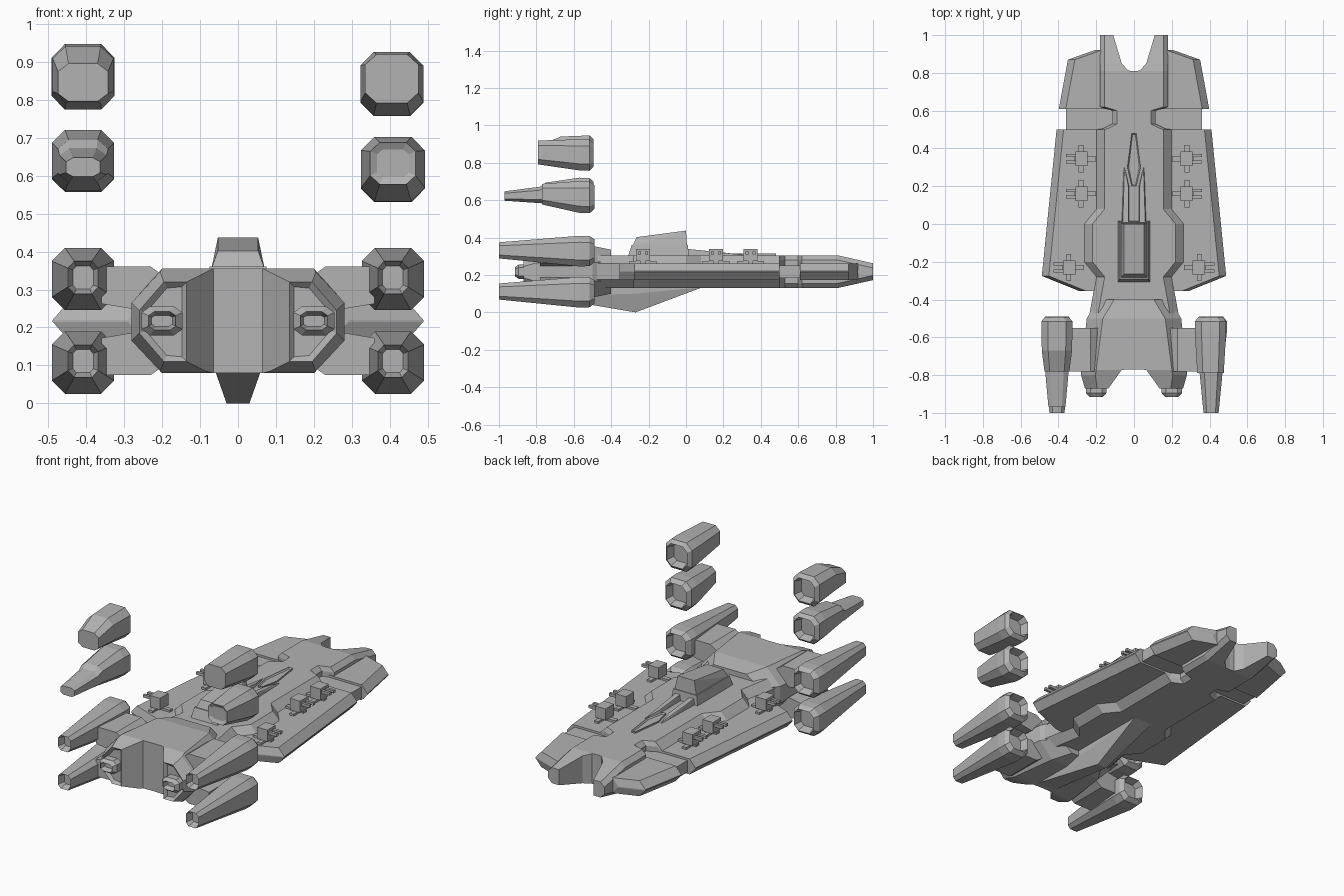
import bpy, bmesh
from mathutils import Vector

old = bpy.data.objects.get("Cube")
if old:
    bpy.data.objects.remove(old, do_unlink=True)

mat = bpy.data.materials.new("hull_grey")
mat.use_nodes = True
GREY = (0.45, 0.45, 0.45, 1)
mat.diffuse_color = GREY
mat.node_tree.nodes["Principled BSDF"].inputs["Base Color"].default_value = GREY

MID = 0.2175  # height of the ship's centre plane


def finish(name, bm):
    bmesh.ops.recalc_face_normals(bm, faces=bm.faces)
    me = bpy.data.meshes.new(name)
    bm.to_mesh(me)
    bm.free()
    me.materials.append(mat)
    ob = bpy.data.objects.new(name, me)
    bpy.context.collection.objects.link(ob)
    return ob


def loft(rings):
    """Skin a list of closed rings; returns the bmesh and both end caps."""
    bm = bmesh.new()
    vs = [[bm.verts.new(p) for p in r] for r in rings]
    n = len(vs[0])
    for a, b in zip(vs, vs[1:]):
        for i in range(n):
            bm.faces.new((a[i], a[(i + 1) % n], b[(i + 1) % n], b[i]))
    caps = [bm.faces.new(vs[0]), bm.faces.new(vs[-1])]
    bmesh.ops.recalc_face_normals(bm, faces=bm.faces)
    return bm, caps


def recess(bm, face, rim, depth):
    bmesh.ops.inset_individual(bm, faces=[face], thickness=rim)
    bmesh.ops.translate(bm, verts=face.verts, vec=-face.normal * depth)


def half_loft(name, sections, inset_tail=False):
    """Bevel-sided slab from (y, inner x, outer x, low z, high z, bevel x, bevel z), mirrored."""
    rings = []
    for y, xi, xo, lo, hi, bx, bz in sections:
        rings.append([(xi, y, lo), (xo - bx, y, lo), (xo, y, lo + bz),
                      (xo, y, hi - bz), (xo - bx, y, hi), (xi, y, hi)])
    bm, caps = loft(rings)
    if inset_tail:
        recess(bm, caps[0], 0.018, 0.015)
    inner = [f for f in bm.faces if all(abs(v.co.x) < 1e-5 for v in f.verts)]
    bmesh.ops.delete(bm, geom=inner, context="FACES")
    bmesh.ops.mirror(bm, geom=bm.verts[:] + bm.edges[:] + bm.faces[:],
                     axis="X", merge_dist=1e-5)
    return finish(name, bm)


def solid(name, points):
    """Convex solid around the given points."""
    bm = bmesh.new()
    for p in points:
        bm.verts.new(p)
    res = bmesh.ops.convex_hull(bm, input=bm.verts)
    junk = [g for g in res["geom_interior"] if isinstance(g, bmesh.types.BMVert)]
    bmesh.ops.delete(bm, geom=junk, context="VERTS")
    bmesh.ops.dissolve_limit(bm, angle_limit=0.01, verts=bm.verts, edges=bm.edges)
    return finish(name, bm)


def box(name, x0, x1, y0, y1, z0, z1):
    return solid(name, [(x, y, z) for x in (x0, x1) for y in (y0, y1) for z in (z0, z1)])


def sym(pts):
    return [(s * x, y, z) for x, y, z in pts for s in (1, -1)]


def octagon(y, cx, cz, hx, hz, cut=0.42):
    cxx, czz = hx * (1 - cut), hz * (1 - cut)
    return [(cx + a, y, cz + b) for a, b in
            ((cxx, -hz), (hx, -czz), (hx, czz), (cxx, hz),
             (-cxx, hz), (-hx, czz), (-hx, -czz), (-cxx, -hz))]


def pod(name, cx, sections, tip_rim, tip_depth):
    """Octagonal pod from (y, centre z, half x, half z), with a mouth at the far end."""
    bm, caps = loft([octagon(y, cx, cz, hx, hz) for y, cz, hx, hz in sections])
    recess(bm, caps[1], 0.015, 0.045)
    if tip_rim:
        recess(bm, caps[0], tip_rim, tip_depth)
    return finish(name, bm)


# Main hull with side bulge, narrow collar and forked bow
hull = []
for y, xi, xo in ((-0.5, 0, 0.24), (-0.28, 0, 0.2), (-0.2, 0, 0.265), (0, 0, 0.265),
                  (0.08, 0, 0.2), (0.5, 0, 0.2), (0.505, 0, 0.165), (0.53, 0, 0.115),
                  (0.6, 0, 0.115), (0.62, 0, 0.18), (0.81, 0, 0.18), (0.812, 0.03, 0.18),
                  (0.85, 0.065, 0.18), (1.0, 0.11, 0.18)):
    h = 0.0875 if y < 0.81 else 0.0875 - 0.0425 * (y - 0.81) / 0.19
    bevel = 0.045 if y < 0.505 else 0.025
    hull.append((y, xi, xo, MID - h, MID + h, bevel, bevel))
half_loft("main_hull", hull)

# Engine block, notched at the tail
half_loft("engine_block", [
    (-0.87, 0.135, 0.26, 0.11, 0.32, 0.065, 0.075),
    (-0.80, 0.085, 0.28, 0.085, 0.345, 0.075, 0.08),
    (-0.772, 0.065, 0.28, 0.08, 0.355, 0.08, 0.09),
    (-0.77, 0, 0.28, 0.08, 0.355, 0.08, 0.09),
    (-0.5, 0, 0.25, 0.08, 0.355, 0.085, 0.09),
    (-0.4, 0, 0.19, 0.1, 0.335, 0.085, 0.06)], inset_tail=True)

# Side wings and forward wing plates, with pointed outer edges
LO, HI, BX, BZ = 0.173, 0.262, 0.037, 0.042
half_loft("side_wing", [(-0.355, 0.15, 0.29, LO, HI, BX, BZ),
                        (-0.275, 0.15, 0.488, LO, HI, BX, BZ),
                        (0.5, 0.15, 0.41, LO, HI, BX, BZ)])
half_loft("forward_wing", [(0.61, 0.12, 0.398, LO, HI, BX, BZ),
                           (0.87, 0.12, 0.35, LO, HI, BX, BZ),
                           (0.92, 0.12, 0.21, LO, HI, BX, BZ)])

# Bridge tower, ridge in front of it, keel below
solid("bridge_base", sym([(0.085, -0.31, 0.3), (0.085, 0.015, 0.3),
                          (0.075, -0.29, 0.36), (0.075, 0.01, 0.36)]))
solid("bridge_tower", sym([(0.07, -0.285, 0.355), (0.07, 0.005, 0.355),
                           (0.053, -0.265, 0.402), (0.053, 0, 0.437)]))
solid("keel", sym([(0.06, 0.09, 0.135), (0.06, -0.77, 0.135), (0.06, -0.77, 0.085),
                   (0.03, -0.27, 0.0), (0.032, -0.5, 0.05), (0.06, -0.27, 0.1)]))
for s in (1, -1):
    solid("ridge_rail", [(s * x, y, z) for x, y, z in (
        (0.065, 0, 0.3), (0.025, 0, 0.3), (0.06, 0, 0.34), (0.03, 0, 0.34),
        (0.055, 0.3, 0.3), (0.05, 0.3, 0.308), (0.03, 0.2, 0.32), (0.025, 0.2, 0.3))])

# Diamond hatch on the forward deck
shape = [(0.012, 0.2), (0.035, 0.3), (0.012, 0.48), (-0.012, 0.48), (-0.035, 0.3), (-0.012, 0.2)]
bm, caps = loft([[(x, y, z) for x, y in shape] for z in (0.3, 0.314)])
recess(bm, caps[1], 0.007, 0.008)
finish("deck_hatch", bm)

for s in (1, -1):
    side = "left" if s > 0 else "right"
    # Joint between wing plates
    box(side + "_wing_joint", s * 0.1, s * 0.36, 0.48, 0.63, 0.183, 0.25)

    # Tail nozzle
    bm, caps = loft([octagon(-0.915, s * 0.2, MID, 0.036, 0.024),
                     octagon(-0.895, s * 0.2, MID, 0.054, 0.038),
                     octagon(-0.84, s * 0.2, MID, 0.054, 0.038)])
    recess(bm, caps[0], 0.01, 0.03)
    finish(side + "_nozzle", bm)

    for d, level in ((1, "upper"), (-1, "lower")):
        # Bent strut carrying the pod
        solid(side + "_" + level + "_strut",
              [(s * x, y, MID + d * z) for y in (-0.78, -0.55) for x, z in
               ((0.17, 0.1), (0.23, 0.143), (0.36, 0.143), (0.36, 0.045), (0.27, 0.03))])
        # Engine pod
        c = MID + d * 0.11
        pod(side + "_" + level + "_pod", s * 0.408,
            [(-1.0, c + 0.004, 0.04, 0.043), (-0.57, c, 0.082, 0.082),
             (-0.515, c, 0.08, 0.08), (-0.49, c + 0.002, 0.062, 0.062)], 0.014, 0.04)

    # Twin-barrel turrets on cross-shaped feet
    for tx, ty in ((0.285, 0.345), (0.285, 0.16), (0.35, -0.23)):
        def part(name, x0, x1, y0, y1, z0, z1):
            box(side + "_turret_" + name, s * (tx + x0), s * (tx + x1),
                ty + y0, ty + y1, z0, z1)
        part("foot_long", -0.085, 0.03, -0.013, 0.013, 0.255, 0.274)
        part("foot_cross", -0.017, 0.008, -0.072, 0.072, 0.255, 0.274)
        part("body", -0.04, 0.025, -0.038, 0.038, 0.274, 0.34)
        for b in (-0.018, 0.018):
            part("barrel", 0.02, 0.076, b - 0.008, b + 0.008, 0.31, 0.326)

# Detached pods floating above: two blunt on one side, one blunt and one long on the other
pod("left_floating_top", 0.405, [
    (-0.79, 0.855, 0.07, 0.064), (-0.57, 0.842, 0.083, 0.083),
    (-0.515, 0.84, 0.083, 0.083), (-0.495, 0.842, 0.064, 0.064)], 0, 0)
pod("left_floating_low", 0.408, [
    (-0.77, 0.632, 0.06, 0.055), (-0.57, 0.617, 0.084, 0.085),
    (-0.515, 0.615, 0.084, 0.085), (-0.49, 0.617, 0.064, 0.064)], 0.02, 0.01)
pod("right_floating_top", -0.408, [
    (-0.78, 0.845, 0.066, 0.05), (-0.67, 0.865, 0.08, 0.075),
    (-0.515, 0.86, 0.083, 0.086), (-0.495, 0.86, 0.064, 0.066)], 0, 0)
pod("right_floating_low", -0.408, [
    (-0.97, 0.622, 0.045, 0.025), (-0.78, 0.628, 0.062, 0.044),
    (-0.75, 0.638, 0.066, 0.056), (-0.57, 0.64, 0.082, 0.08),
    (-0.515, 0.637, 0.082, 0.08), (-0.495, 0.637, 0.062, 0.062)], 0, 0)
